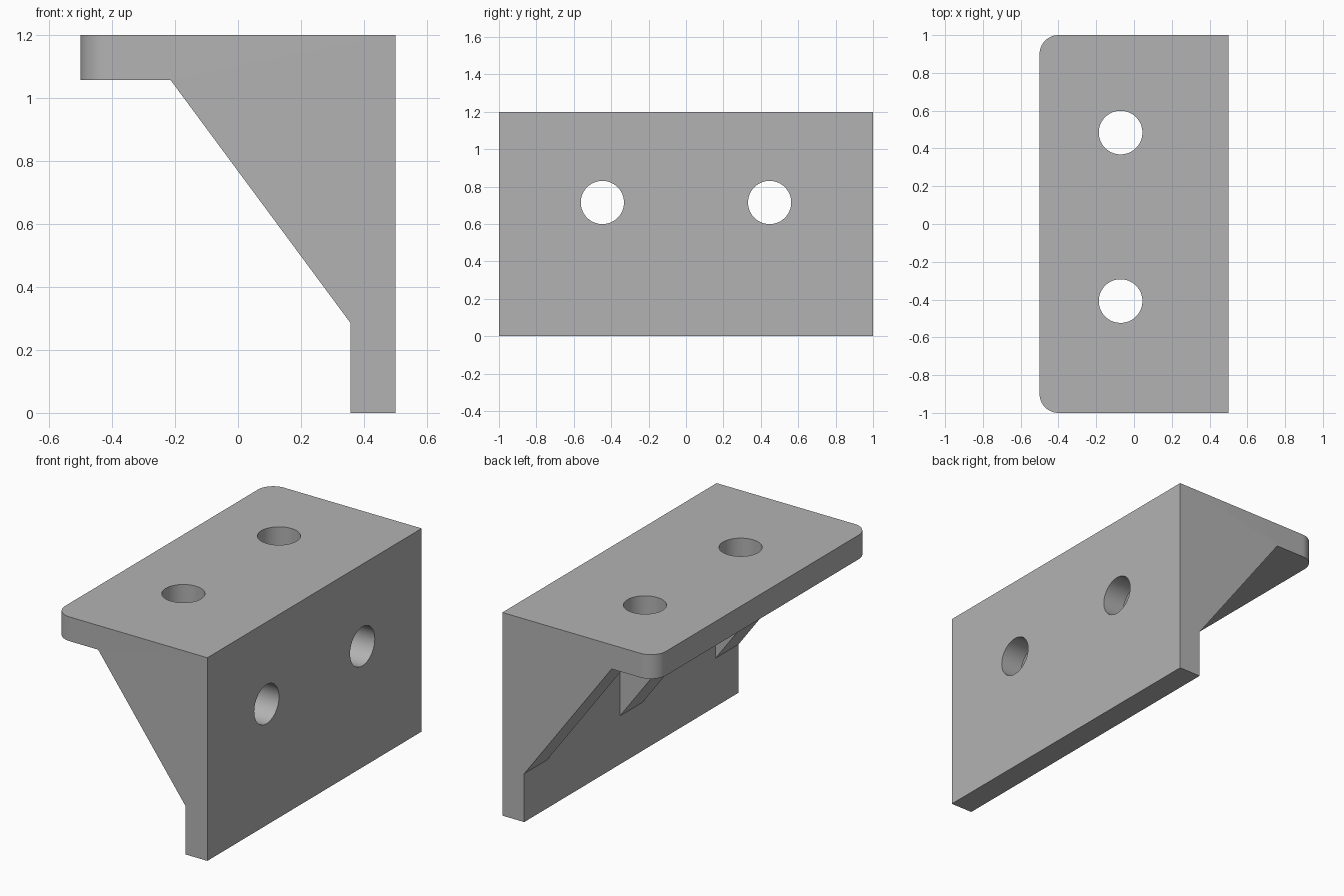
import bpy, bmesh, math
from mathutils import Matrix

default = bpy.data.objects.get("Cube")
if default:
    bpy.data.objects.remove(default, do_unlink=True)

PLATE = 0.143        # thickness of both flanges
RIB = 0.214          # thickness of each gusset
HOLE_R = 0.1155
CORNER_R = 0.1
HEIGHT = 1.2
UNDER = HEIGHT - PLATE   # underside of the shelf
INNER = 0.5 - PLATE      # inner face of the wall flange

grey = bpy.data.materials.new("plain grey")
grey.use_nodes = True
color = (0.45, 0.45, 0.45, 1)
grey.diffuse_color = color
grey.node_tree.nodes["Principled BSDF"].inputs["Base Color"].default_value = color


def add_object(name, bm):
    bmesh.ops.recalc_face_normals(bm, faces=bm.faces)
    mesh = bpy.data.meshes.new(name)
    bm.to_mesh(mesh)
    bm.free()
    mesh.materials.append(grey)
    obj = bpy.data.objects.new(name, mesh)
    bpy.context.collection.objects.link(obj)
    return obj


def box(name, low, high):
    bm = bmesh.new()
    size = [h - l for l, h in zip(low, high)]
    middle = [(h + l) / 2 for l, h in zip(low, high)]
    bmesh.ops.create_cube(bm, size=1, matrix=Matrix.Translation(middle) @ Matrix.Diagonal((*size, 1)))
    return add_object(name, bm)


def drill(name, center, rotation=Matrix()):
    bm = bmesh.new()
    bmesh.ops.create_cone(bm, cap_ends=True, segments=64, radius1=HOLE_R, radius2=HOLE_R,
                          depth=PLATE * 2, matrix=Matrix.Translation(center) @ rotation)
    return add_object(name, bm)


# Bracket body: side profile with the diagonal, extruded along its length
profile = [(-0.5, HEIGHT), (-0.5, UNDER), (-0.214, UNDER),
           (INNER, 0.286), (INNER, 0), (0.5, 0), (0.5, HEIGHT)]
bm = bmesh.new()
side = bm.faces.new([bm.verts.new((x, -1, z)) for x, z in profile])
grown = bmesh.ops.extrude_face_region(bm, geom=[side])["geom"]
bmesh.ops.translate(bm, vec=(0, 2, 0), verts=[v for v in grown if isinstance(v, bmesh.types.BMVert)])

# Rounded outer corners of the shelf
corners = [e for e in bm.edges if all(v.co.x < -0.49 for v in e.verts)
           and abs(e.verts[0].co.z - e.verts[1].co.z) > 0.01]
bmesh.ops.bevel(bm, geom=corners, offset=CORNER_R, segments=12, profile=0.5, affect='EDGES')
bracket = add_object("corner_bracket", bm)

# Pockets that leave three gussets, and the screw holes
cutters = []
for s in (-1, 1):
    near, far = sorted((s * RIB / 2, s * (1 - RIB)))
    cutters.append(box("pocket_cutter", (-0.7, near, -0.2), (INNER, far, UNDER)))
    cutters.append(drill("wall_hole_cutter", (0.5 - PLATE / 2, s * 0.447, 0.715),
                         Matrix.Rotation(math.pi / 2, 4, 'Y')))
for y in (0.484, -0.408):
    cutters.append(drill("shelf_hole_cutter", (-0.071, y, HEIGHT - PLATE / 2)))

bpy.ops.object.select_all(action='DESELECT')
bracket.select_set(True)
bpy.context.view_layer.objects.active = bracket
for cutter in cutters:
    cutter.hide_render = True
    cut = bracket.modifiers.new("cut", 'BOOLEAN')
    cut.operation = 'DIFFERENCE'
    cut.solver = 'EXACT'
    cut.object = cutter
    bpy.ops.object.modifier_apply(modifier=cut.name)
    bpy.data.objects.remove(cutter, do_unlink=True)

bpy.ops.object.shade_smooth_by_angle(angle=math.radians(30))
